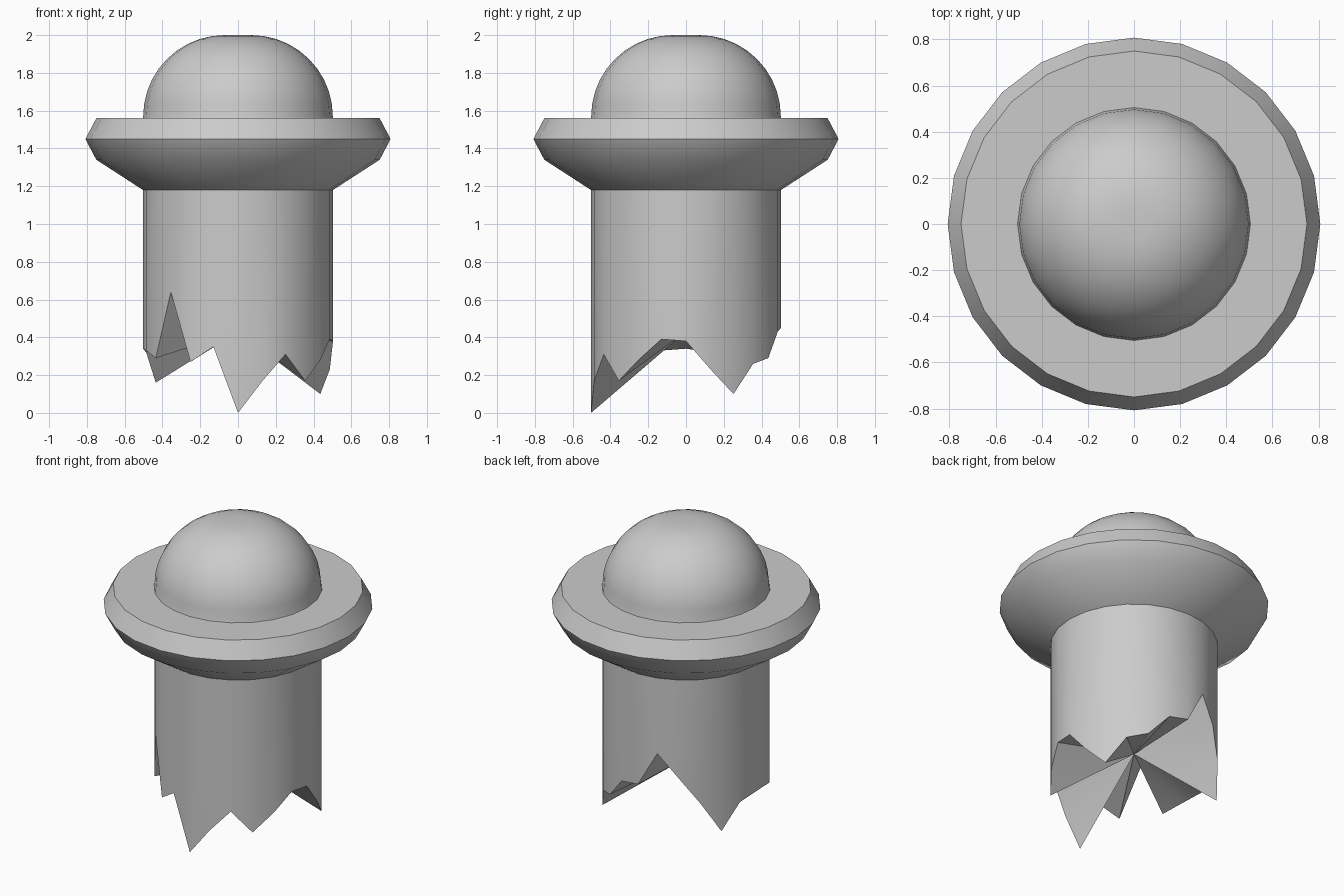
import bpy, bmesh, math

if "Cube" in bpy.data.objects:
    bpy.data.objects.remove(bpy.data.objects["Cube"])

SIDES = 24


def ring(bm, radius, heights):
    """24-sided ring starting at the front; heights is a number or one value per side."""
    verts = []
    for i in range(SIDES):
        a = math.tau * i / SIDES
        z = heights[i] if isinstance(heights, list) else heights
        verts.append(bm.verts.new((radius * math.sin(a), -radius * math.cos(a), z)))
    return verts


def bridge(bm, lower, upper):
    for i in range(SIDES):
        j = (i + 1) % SIDES
        bm.faces.new((lower[i], lower[j], upper[j], upper[i]))


def fan(bm, loop, z):
    centre = bm.verts.new((0, 0, z))
    for i in range(SIDES):
        bm.faces.new((loop[i], loop[(i + 1) % SIDES], centre))


def lathe(name, profile, angle, bottom=None, top=None):
    bm = bmesh.new()
    rings = [ring(bm, r, z) for r, z in profile]
    for lower, upper in zip(rings, rings[1:]):
        bridge(bm, lower, upper)
    if bottom is not None:
        fan(bm, rings[0], bottom)
    if top is not None:
        fan(bm, rings[-1], top)
    bmesh.ops.recalc_face_normals(bm, faces=bm.faces)
    mesh = bpy.data.meshes.new(name)
    bm.to_mesh(mesh)
    bm.free()
    # outward normals also on open parts
    side = mesh.polygons[0]
    if side.normal.x * side.center.x + side.normal.y * side.center.y < 0:
        mesh.flip_normals()
    obj = bpy.data.objects.new(name, mesh)
    bpy.context.collection.objects.link(obj)
    bpy.ops.object.select_all(action='DESELECT')
    obj.select_set(True)
    bpy.context.view_layer.objects.active = obj
    bpy.ops.object.shade_smooth_by_angle(angle=math.radians(angle))
    return obj


# Broken post: splintered lower rim, one height every 15 degrees from the front
splinters = [0.0, 0.17, 0.31, 0.17, 0.28, 0.39, 0.38, 0.23,
             0.10, 0.26, 0.29, 0.43, 0.45, 0.68, 0.53, 0.36,
             0.16, 0.32, 0.34, 0.33, 0.29, 0.64, 0.27, 0.35]
lathe("broken_post", [(0.503, splinters), (0.503, 1.18)], 20, bottom=0.43)

# Flared collar around the post
lathe("collar", [(0.503, 1.18), (0.75, 1.34), (0.808, 1.45), (0.75, 1.56), (0.49, 1.56)], 40)

# Rounded cap with a small flat top
dome = [(0.505, 1.56)]
for k in range(11):
    t = math.radians(9 * k)
    dome.append((0.07 + 0.432 * math.cos(t), 1.57 + 0.43 * math.sin(t)))
lathe("dome_cap", dome, 40, top=2.0)
